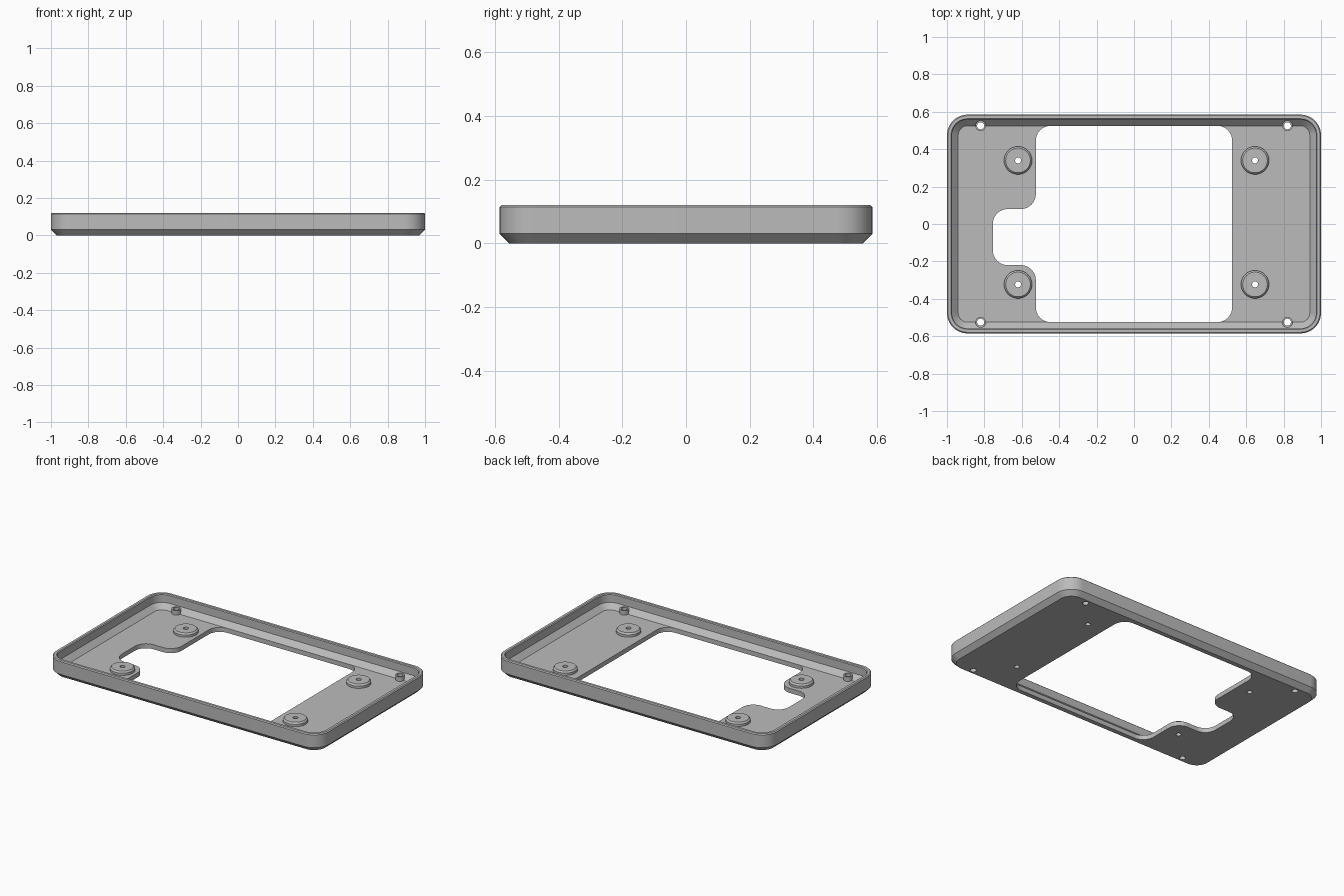
import bpy, bmesh, math
from mathutils import Vector

cube = bpy.data.objects.get("Cube")
if cube:
    bpy.data.objects.remove(cube, do_unlink=True)

grey = bpy.data.materials.new("plain grey")
grey.use_nodes = True
colour = (0.5, 0.5, 0.5, 1)
grey.diffuse_color = colour
grey.node_tree.nodes["Principled BSDF"].inputs["Base Color"].default_value = colour


def rounded(corners, radius, steps=10):
    """Outline with every right-angled corner rounded off."""
    pts = [Vector(c) for c in corners]
    out = []
    for i, p in enumerate(pts):
        a = (pts[i - 1] - p).normalized()
        b = (pts[(i + 1) % len(pts)] - p).normalized()
        for k in range(steps + 1):
            t = math.pi / 2 * k / steps
            out.append(p + radius * (a * (1 - math.sin(t)) + b * (1 - math.cos(t))))
    return out


def rectangle(x, y, radius):
    return rounded([(-x, -y), (x, -y), (x, y), (-x, y)], radius)


def circle(centre, radius, sides=32):
    angles = [2 * math.pi * k / sides for k in range(sides)]
    return [Vector(centre) + radius * Vector((math.cos(a), math.sin(a))) for a in angles]


def loft(name, loops, ring=False):
    """Skin (outline, height) loops; cap both ends, or close into a ring."""
    bm = bmesh.new()
    rows = [[bm.verts.new((p.x, p.y, z)) for p in outline] for outline, z in loops]
    pairs = list(zip(rows, rows[1:]))
    if ring:
        pairs.append((rows[-1], rows[0]))
    else:
        bm.faces.new(rows[0])
        bm.faces.new(rows[-1])
    for low, high in pairs:
        for i in range(len(low)):
            j = (i + 1) % len(low)
            bm.faces.new((low[i], low[j], high[j], high[i]))
    bmesh.ops.recalc_face_normals(bm, faces=bm.faces)
    mesh = bpy.data.meshes.new(name)
    bm.to_mesh(mesh)
    bm.free()
    mesh.materials.append(grey)
    obj = bpy.data.objects.new(name, mesh)
    bpy.context.collection.objects.link(obj)
    return obj


def cut(target, name, outline):
    cutter = loft(name, [(outline, -0.1), (outline, 0.3)])
    cutter.hide_render = True
    cutter.hide_set(True)
    cutter.display_type = 'WIRE'
    mod = target.modifiers.new(name, 'BOOLEAN')
    mod.operation = 'DIFFERENCE'
    mod.solver = 'EXACT'
    mod.object = cutter


# Tray: chamfered underside, softened rim, sloped foot inside the wall
HALF_X, HALF_Y, CORNER, FLOOR = 1.0, 0.585, 0.11, 0.03
section = [(0.03, 0), (0, 0.03), (0, 0.114), (0.006, 0.12), (0.022, 0.12),
           (0.027, 0.115), (0.027, 0.063), (0.06, FLOOR)]
tray = loft("tray", [(rectangle(HALF_X - i, HALF_Y - i, CORNER - i), z)
                     for i, z in section])

# Large window with a side notch
W, N = 0.525, 0.755
window = rounded([(-W, -W), (W, -W), (W, W), (-W, W),
                  (-W, 0.08), (-N, 0.08), (-N, -0.22), (-W, -0.22)], 0.08)
cut(tray, "window_cutter", window)

# Four broad mounting bosses and four corner pegs, all drilled through
parts = [tray]
for side, x in (("right", -0.62), ("left", 0.647)):
    for end, y in (("back", 0.34), ("front", -0.323)):
        c, hole = (x, y), 0.016
        parts.append(loft(f"boss_{end}_{side}", [
            (circle(c, hole), 0.02), (circle(c, 0.075), 0.02), (circle(c, 0.075), 0.045),
            (circle(c, 0.066), 0.055), (circle(c, hole), 0.055)], ring=True))
        cut(tray, f"boss_cutter_{end}_{side}", circle(c, hole))

        c, hole = (math.copysign(0.82, x), math.copysign(0.525, y)), 0.019
        parts.append(loft(f"peg_{end}_{side}", [
            (circle(c, hole), 0.02), (circle(c, 0.028), 0.02),
            (circle(c, 0.028), 0.06), (circle(c, hole), 0.06)], ring=True))
        cut(tray, f"peg_cutter_{end}_{side}", circle(c, hole))

# Bake the cuts, then smooth rounded corners while keeping edges crisp
bpy.ops.object.select_all(action='DESELECT')
bpy.context.view_layer.objects.active = tray
tray.select_set(True)
for mod in list(tray.modifiers):
    cutter = mod.object
    bpy.ops.object.modifier_apply(modifier=mod.name)
    bpy.data.objects.remove(cutter, do_unlink=True)
for part in parts:
    part.select_set(True)
bpy.ops.object.shade_smooth_by_angle(angle=math.radians(30))
